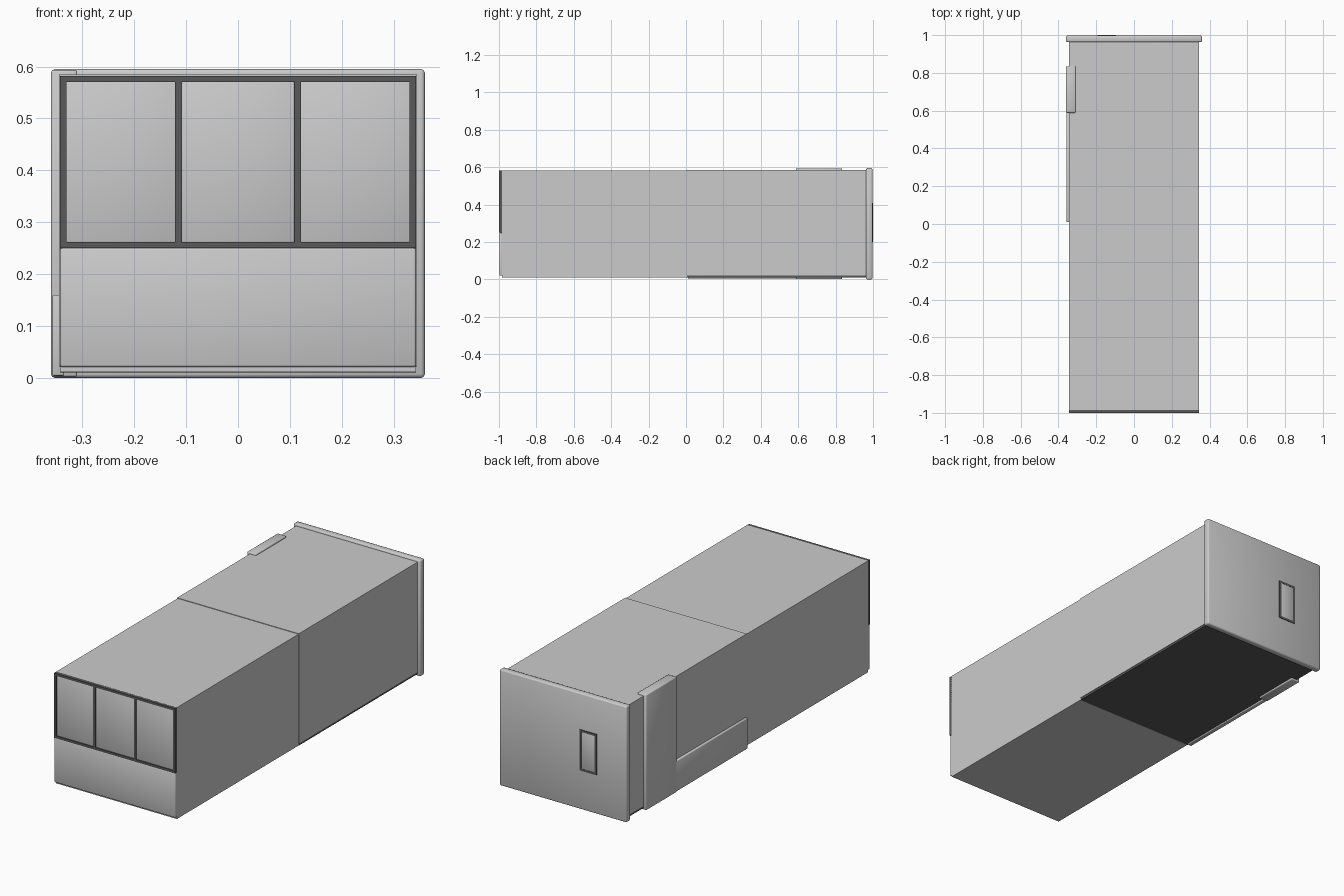
import bpy, bmesh

if "Cube" in bpy.data.objects:
    bpy.data.objects.remove(bpy.data.objects["Cube"])

dark = bpy.data.materials.new("dark_trim")
dark.diffuse_color = (0.1, 0.1, 0.1, 1)
dark.use_nodes = True
dark.node_tree.nodes["Principled BSDF"].inputs["Base Color"].default_value = dark.diffuse_color


def box(name, x, y, z, bevel=0.0, mat=None):
    """Box from (min, max) ranges, with optional soft rounded edges."""
    bm = bmesh.new()
    bmesh.ops.create_cube(bm, size=1)
    for v in bm.verts:
        v.co = [r[0] if c < 0 else r[1] for c, r in zip(v.co, (x, y, z))]
    if bevel:
        bmesh.ops.bevel(bm, geom=bm.edges[:], offset=bevel, segments=2,
                        profile=0.5, affect='EDGES')
        for f in bm.faces:
            f.smooth = True
    me = bpy.data.meshes.new(name)
    bm.to_mesh(me)
    bm.free()
    ob = bpy.data.objects.new(name, me)
    bpy.context.collection.objects.link(ob)
    if mat:
        me.materials.append(mat)
    return ob


def frame(name, x, y, z, w, mullions=()):
    """Dark rectangular frame with optional vertical bars at given x."""
    box(name + "_bottom", x, y, (z[0], z[0] + w), 0, dark)
    box(name + "_top", x, y, (z[1] - w, z[1]), 0, dark)
    inner = (z[0] + w, z[1] - w)
    for i, c in enumerate((x[0] + w / 2, x[1] - w / 2, *mullions)):
        box(f"{name}_post_{i}", (c - w / 2, c + w / 2), y, inner, 0, dark)


# Main body: front half, slightly larger rear half and dark rear floor
box("front_body", (-0.343, 0.343), (-0.985, 0.005), (0.011, 0.582))
box("rear_body", (-0.345, 0.345), (0.0, 0.965), (0.021, 0.585))
box("rear_floor", (-0.343, 0.343), (0.0, 0.965), (0.01, 0.021), 0, dark)

# Front wall under the windows
box("front_lower_panel", (-0.343, 0.343), (-0.998, -0.98), (0.021, 0.25), 0.004)

# Front windows: one frame with three panes
frame("front_window_frame", (-0.343, 0.343), (-1.0, -0.982), (0.25, 0.582), 0.012,
      (-0.115, 0.115))
for i, c in enumerate((-0.224, 0.0, 0.224)):
    box(f"front_window_pane_{i}", (c - 0.109, c + 0.109), (-0.995, -0.98),
        (0.26, 0.572), 0.003)

# Rear end slab with rounded edges and a small window
box("rear_end_slab", (-0.36, 0.36), (0.963, 0.997), (0.0, 0.595), 0.007)
frame("rear_window_frame", (-0.192, -0.095), (0.99, 1.0), (0.20, 0.41), 0.011)
box("rear_window_pane", (-0.183, -0.104), (0.99, 0.999), (0.209, 0.401), 0.002)

# Raised door surround and low skirt on the left side
box("side_pillar", (-0.36, -0.31), (0.588, 0.835), (0.002, 0.593), 0.004)
box("side_skirt", (-0.358, -0.335), (0.01, 0.595), (0.004, 0.16), 0.003)
